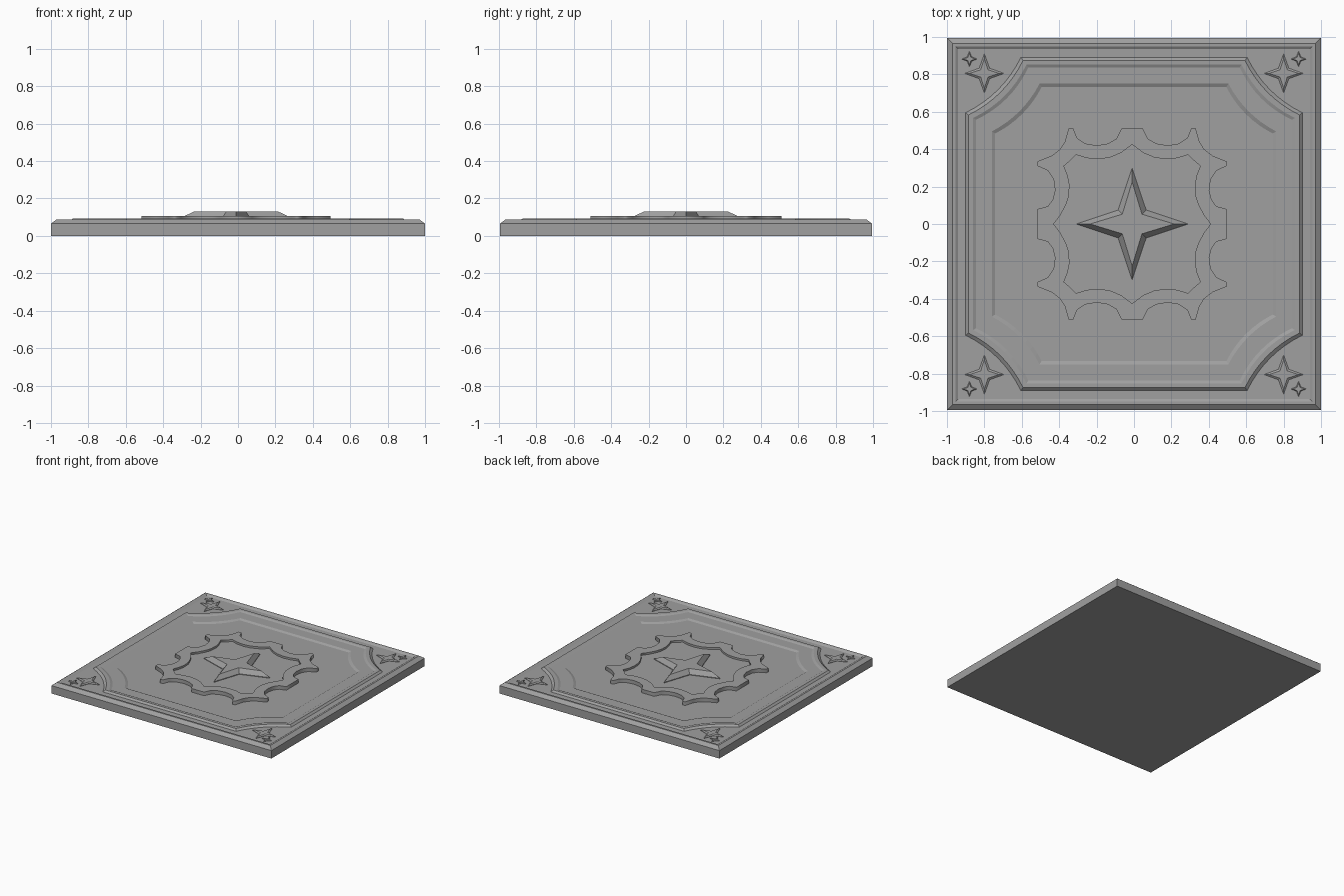
import bpy, bmesh
from mathutils import Vector

old = bpy.data.objects.get("Cube")
if old:
    bpy.data.objects.remove(old)

stone = bpy.data.materials.new("stone_grey")
stone.use_nodes = True
GREY = (0.35, 0.35, 0.35, 1)
stone.diffuse_color = GREY
stone.node_tree.nodes["Principled BSDF"].inputs["Base Color"].default_value = GREY


def four_fold(quadrant):
    """Mirror points running from the +x axis to the +y axis into a closed outline."""
    half = quadrant + [(-x, y) for x, y in reversed(quadrant)]
    return half + [(-x, -y) for x, y in half]


def plate_outline(hx, hy, cut=0.0, bulge=0.0, steps=8):
    """Rectangle whose corners are cut by shallow inward arcs."""
    pts = []
    for i in range(steps + 1):
        t = i / steps
        b = bulge * 4 * t * (1 - t)
        pts.append((hx - cut * t - b, hy - cut * (1 - t) - b))
    return four_fold(pts)


def loft(name, levels, bottom=True, top=True, at=(0, 0)):
    """Join outlines of equal point count, given as (outline, z)."""
    bm = bmesh.new()
    rings = [[bm.verts.new((x + at[0], y + at[1], z)) for x, y in pts]
             for pts, z in levels]
    n = len(rings[0])
    for a, b in zip(rings, rings[1:]):
        for i in range(n):
            j = (i + 1) % n
            bm.faces.new((a[i], a[j], b[j], b[i]))
    if bottom:
        bm.faces.new(list(reversed(rings[0])))
    if top:
        bm.faces.new(rings[-1])
    bmesh.ops.remove_doubles(bm, verts=bm.verts, dist=1e-5)
    me = bpy.data.meshes.new(name)
    bm.to_mesh(me)
    bm.free()
    me.materials.append(stone)
    ob = bpy.data.objects.new(name, me)
    bpy.context.collection.objects.link(ob)
    return ob


# Slab with chamfered rim
field_z, frame_z, panel_z = 0.078, 0.085, 0.076
rim = [(0, 0), (0, 0.065), (0.03, 0.088), (0.045, 0.088), (0.06, field_z)]
band_outer = plate_outline(0.90, 0.89, 0.295, 0.025)
loft("slab", [(plate_outline(1 - d, 0.995 - d), z) for d, z in rim]
     + [(band_outer, field_z)], top=False)

# Raised moulding with concave corners, then flat frame and sunken panel
inner_edge = plate_outline(0.76, 0.75, 0.255, 0.02)
loft("moulding", [
    (band_outer, field_z),
    (plate_outline(0.885, 0.875, 0.292, 0.025), 0.092),
    (plate_outline(0.86, 0.852, 0.285, 0.025), 0.092),
    (plate_outline(0.845, 0.837, 0.28, 0.025), frame_z),
    (inner_edge, frame_z)], bottom=False, top=False)
loft("panel", [
    (inner_edge, frame_z),
    (plate_outline(0.742, 0.732, 0.248, 0.02), panel_z)], bottom=False)

# Scalloped medallion: a fretted frame around a lower plate
CX = -0.01
outer = four_fold([
    (0.505, 0.08), (0.45, 0.095), (0.425, 0.13), (0.412, 0.18), (0.42, 0.24),
    (0.45, 0.285), (0.505, 0.31), (0.505, 0.335), (0.43, 0.365), (0.385, 0.4),
    (0.36, 0.44), (0.34, 0.51), (0.315, 0.51), (0.295, 0.46), (0.25, 0.43),
    (0.19, 0.42), (0.13, 0.43), (0.085, 0.455), (0.057, 0.51)])
inner = four_fold([
    (0.42, 0.0), (0.385, 0.045), (0.355, 0.1), (0.338, 0.15), (0.335, 0.21),
    (0.345, 0.26), (0.365, 0.31), (0.33, 0.34), (0.3, 0.37), (0.24, 0.352),
    (0.18, 0.347), (0.12, 0.355), (0.06, 0.38), (0.0, 0.425)])

curve = bpy.data.curves.new("medallion_frame", "CURVE")
curve.dimensions = "2D"
curve.fill_mode = "BOTH"
curve.extrude = 0.016
for pts in (outer, inner):
    clean = [p for i, p in enumerate(pts)
             if (Vector(p) - Vector(pts[i - 1])).length > 1e-4]
    spline = curve.splines.new("POLY")
    spline.points.add(len(clean) - 1)
    for sp, (x, y) in zip(spline.points, clean):
        sp.co = (x + CX, y, 0, 1)
    spline.use_cyclic_u = True
curve.materials.append(stone)
frame = bpy.data.objects.new("medallion_frame", curve)
frame.location.z = 0.09
bpy.context.collection.objects.link(frame)
bpy.ops.object.select_all(action="DESELECT")
frame.select_set(True)
bpy.context.view_layer.objects.active = frame
bpy.ops.object.convert(target="MESH")

loft("medallion_plate", [(inner, panel_z - 0.002), (inner, 0.09)], at=(CX, 0))


# Bevelled four-pointed stars
def star_outline(r, notch):
    return four_fold([(r, 0), (notch, notch), (0, r)])


def star(name, at, r, notch, z0, z1, z2):
    loft(name, [(star_outline(r, notch), z0), (star_outline(r, notch), z1),
                (star_outline(r * 0.75, notch * 0.7), z2)], at=at)


star("centre_star", (CX, 0), 0.3, 0.075, 0.085, 0.095, 0.13)
for sx, side in ((1, "left"), (-1, "right")):
    for sy, end in ((1, "back"), (-1, "front")):
        star(f"{end}_{side}_star", (sx * 0.8, sy * 0.805), 0.105, 0.028,
             field_z - 0.004, field_z + 0.003, 0.088)
        star(f"{end}_{side}_small_star", (sx * 0.88, sy * 0.882), 0.042, 0.012,
             field_z - 0.004, field_z + 0.003, 0.087)
